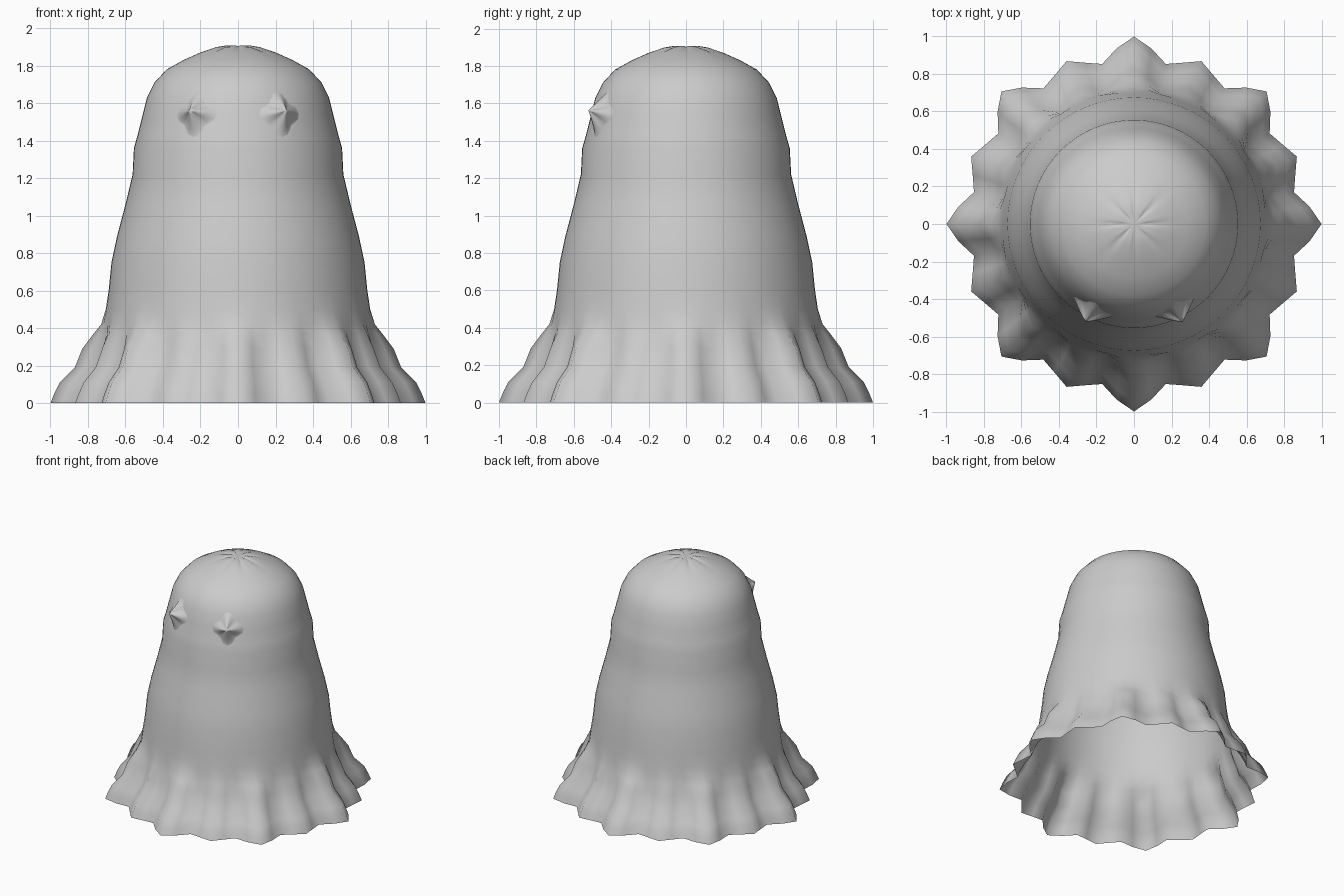
import bpy, bmesh, math
from mathutils import Vector

if "Cube" in bpy.data.objects:
    bpy.data.objects.remove(bpy.data.objects["Cube"], do_unlink=True)

SEGMENTS = 64

# One plain grey cloth colour
cloth = bpy.data.materials.new("grey cloth")
cloth.use_nodes = True
GREY = (0.6, 0.6, 0.6, 1)
cloth.diffuse_color = GREY
cloth.node_tree.nodes["Principled BSDF"].inputs["Base Color"].default_value = GREY

# Draped body outline, as (radius, height) from top to fold line
BODY = [(0.06, 1.908), (0.12, 1.898), (0.2, 1.87), (0.29, 1.83), (0.38, 1.78),
        (0.445, 1.71), (0.485, 1.63), (0.51, 1.53), (0.535, 1.43), (0.555, 1.36),
        (0.562, 1.22), (0.60, 1.06), (0.645, 0.89), (0.675, 0.75), (0.69, 0.60),
        (0.705, 0.50)]
# Ruffled hem, as (valley radius, ridge radius, height)
HEM = [(0.71, 0.73, 0.42), (0.715, 0.77, 0.37), (0.73, 0.83, 0.29),
       (0.765, 0.87, 0.19), (0.82, 0.95, 0.11), (0.85, 0.98, 0.05), (0.87, 1.0, 0.0)]


def fold(angle):
    """0 in a valley, 1 on a main ridge; every second ridge is lower."""
    return (0.05 + 0.05 * math.cos(16 * angle) + 0.03 * math.cos(8 * angle)) / 0.13


def body_radius(z):
    for (r1, z1), (r2, z2) in zip(BODY, BODY[1:]):
        if z2 <= z <= z1:
            return r1 + (r2 - r1) * (z1 - z) / (z1 - z2)
    return BODY[-1][0]


def finish(bm, name):
    mesh = bpy.data.meshes.new(name)
    bm.normal_update()
    bm.to_mesh(mesh)
    bm.free()
    mesh.materials.append(cloth)
    mesh.shade_smooth()
    obj = bpy.data.objects.new(name, mesh)
    bpy.context.collection.objects.link(obj)
    return obj


def skin(bm, rings, tip):
    """Close the first ring to a tip and join the rings with quads."""
    n = len(rings[0])
    for i in range(n):
        j = (i + 1) % n
        bm.faces.new((tip, rings[0][i], rings[0][j]))
        for a, b in zip(rings, rings[1:]):
            bm.faces.new((a[i], b[i], b[j], a[j]))


# Sheet: open underneath, with small gathered creases at the crown
bm = bmesh.new()
angles = [math.tau * i / SEGMENTS for i in range(SEGMENTS)]
rings = []
for k, (r, z) in enumerate(BODY):
    crease = 0.008 if k < 2 else 0
    rings.append([bm.verts.new((r * math.cos(a), r * math.sin(a),
                                z - crease * max(0, math.cos(8 * a)) ** 3))
                  for a in angles])
for valley, ridge, z in HEM:
    ring = []
    for a in angles:
        r = valley + (ridge - valley) * fold(a)
        ring.append(bm.verts.new((r * math.cos(a), r * math.sin(a), z)))
    rings.append(ring)
skin(bm, rings, bm.verts.new((0, 0, 1.9)))
finish(bm, "draped_sheet")


# Eyes: star-shaped puckers pulled out of the cloth
def pucker(name, side):
    bm = bmesh.new()
    spokes, steps, height = 24, 7, 1.54
    centre = side * 0.46

    def point(t, phi):
        reach = 0.115 * t * (1 + 0.15 * math.cos(4 * phi))
        z = height + reach * math.sin(phi)
        a = centre + reach * math.cos(phi) / 0.51
        lift = 0.075 * (1 - t) ** 1.5 * (1 + 0.35 * t * math.cos(4 * phi))
        # the pulled tip sags slightly upward and outward
        r = body_radius(z) - 0.004 * t + lift
        return Vector((r * math.sin(a), -r * math.cos(a), z + 0.3 * lift))

    rings = [[bm.verts.new(point(s / steps, math.tau * i / spokes))
              for i in range(spokes)] for s in range(1, steps + 1)]
    skin(bm, rings, bm.verts.new(point(0, 0)))
    return finish(bm, name)


pucker("left_eye_pucker", 1)
pucker("right_eye_pucker", -1)
